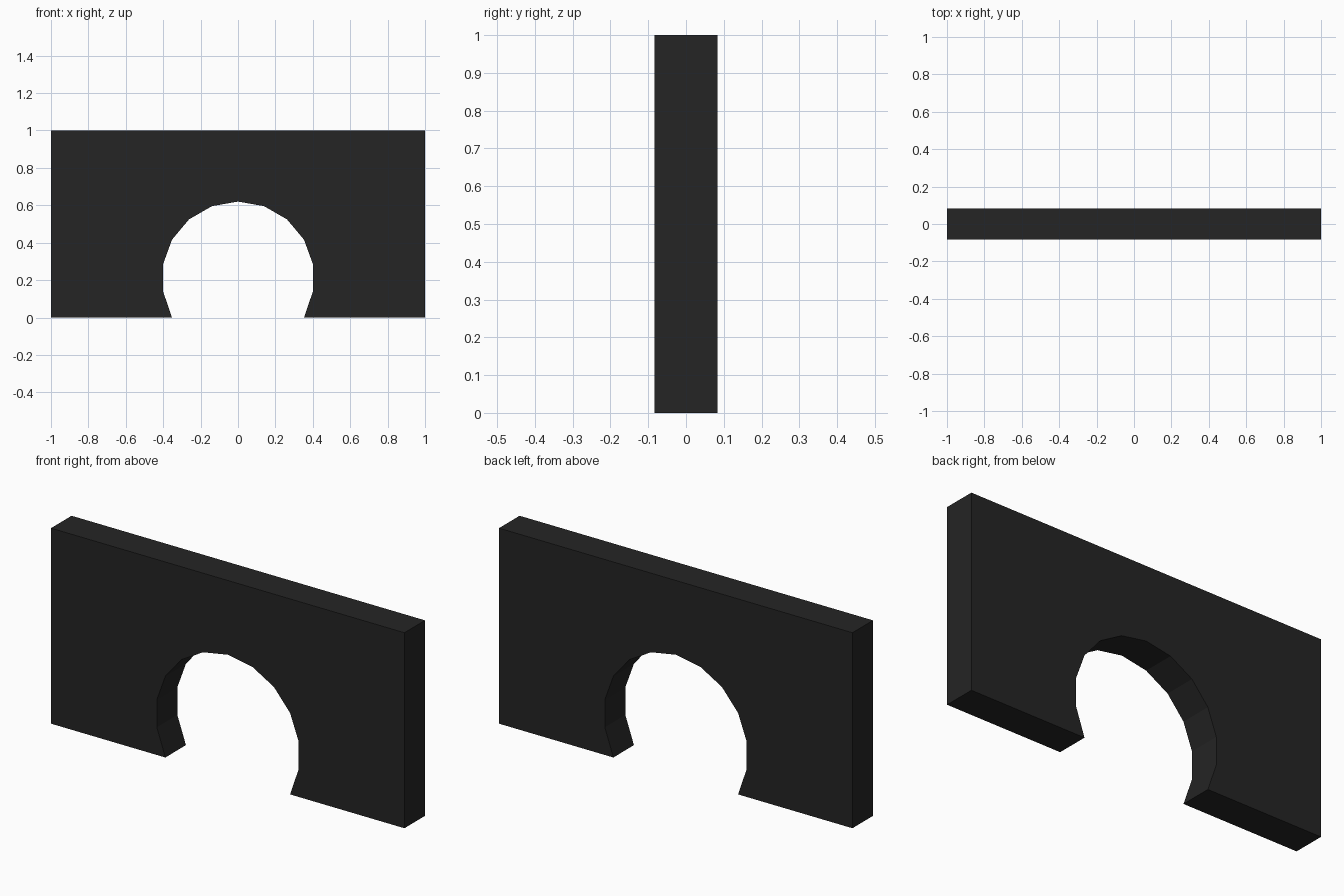
import bpy, bmesh, math

if "Cube" in bpy.data.objects:
    bpy.data.objects.remove(bpy.data.objects["Cube"])

HALF_WIDTH, HALF_DEPTH, HEIGHT = 1.0, 0.083, 1.0
RADIUS, CENTRE_Z = 0.4075, 0.2125

# Single dark colour
dark = bpy.data.materials.new("dark_charcoal")
dark.diffuse_color = (0.018, 0.018, 0.018, 1.0)
dark.use_nodes = True
dark.node_tree.nodes["Principled BSDF"].inputs["Base Color"].default_value = dark.diffuse_color

# Arch opening: part of an 18-sided circle, from lower left over the top to lower right
arch = []
for i in range(-6, 7):
    a = math.radians(20 * i)
    z = 0.0 if abs(i) == 6 else CENTRE_Z + RADIUS * math.cos(a)
    arch.append((RADIUS * math.sin(a), z))

# Wall outline: outer rectangle joined to the arch
outline = arch + [(HALF_WIDTH, 0), (HALF_WIDTH, HEIGHT),
                  (-HALF_WIDTH, HEIGHT), (-HALF_WIDTH, 0)]

# Extrude the outline through the wall thickness
bm = bmesh.new()
face = bm.faces.new([bm.verts.new((x, -HALF_DEPTH, z)) for x, z in outline])
ext = bmesh.ops.extrude_face_region(bm, geom=[face], use_keep_orig=True)
moved = [g for g in ext["geom"] if isinstance(g, bmesh.types.BMVert)]
bmesh.ops.translate(bm, verts=moved, vec=(0, 2 * HALF_DEPTH, 0))
bmesh.ops.recalc_face_normals(bm, faces=bm.faces)

# Triangulate the concave front and back faces cleanly
big = [f for f in bm.faces if len(f.verts) > 4]
bmesh.ops.triangulate(bm, faces=big)

mesh = bpy.data.meshes.new("arched_wall")
bm.to_mesh(mesh)
bm.free()
mesh.materials.append(dark)
wall = bpy.data.objects.new("arched_wall", mesh)
bpy.context.collection.objects.link(wall)
